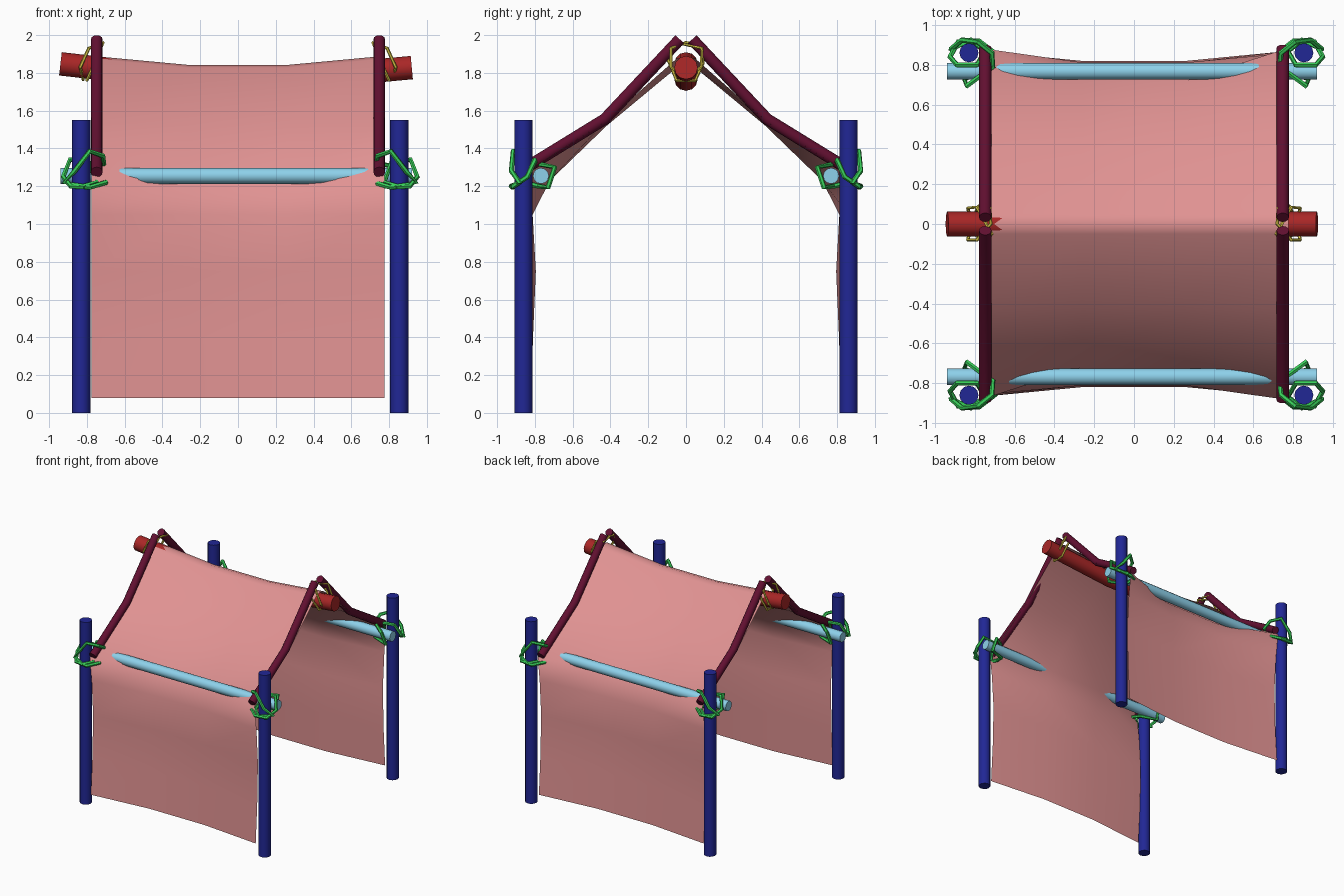
import bpy

if "Cube" in bpy.data.objects:
    bpy.data.objects.remove(bpy.data.objects["Cube"])

CX = 0.012  # the posts sit slightly off the centre line


def material(name, rgb):
    m = bpy.data.materials.new(name)
    m.diffuse_color = (*rgb, 1)
    m.use_nodes = True
    m.node_tree.nodes["Principled BSDF"].inputs["Base Color"].default_value = m.diffuse_color
    return m


BLUE = material("blue", (0.015, 0.02, 0.3))
SKY = material("sky", (0.27, 0.64, 0.83))
RED = material("red", (0.4, 0.02, 0.02))
WINE = material("wine", (0.12, 0.005, 0.03))
GREEN = material("green", (0.04, 0.62, 0.1))
YELLOW = material("yellow", (0.7, 0.58, 0.06))
PINK = material("pink", (0.75, 0.29, 0.29))


def finish(ob, mat, angle):
    ob.data.materials.clear()
    ob.data.materials.append(mat)
    bpy.ops.object.select_all(action='DESELECT')
    ob.select_set(True)
    bpy.context.view_layer.objects.active = ob
    bpy.ops.object.shade_smooth_by_angle(angle=angle)


def tube(name, points, radius, mat, closed=False, res=4):
    """Round bar swept along a polyline, turned into a mesh."""
    cu = bpy.data.curves.new(name, 'CURVE')
    cu.dimensions = '3D'
    cu.bevel_depth = radius
    cu.bevel_resolution = res
    cu.use_fill_caps = True
    sp = cu.splines.new('POLY')
    sp.points.add(len(points) - 1)
    for p, co in zip(sp.points, points):
        p.co = (*co, 1)
    sp.use_cyclic_u = closed
    ob = bpy.data.objects.new(name, cu)
    bpy.context.collection.objects.link(ob)
    bpy.ops.object.select_all(action='DESELECT')
    ob.select_set(True)
    bpy.context.view_layer.objects.active = ob
    bpy.ops.object.convert(target='MESH')
    finish(bpy.context.view_layer.objects.active, mat, 0.7)


# rope paths, given for the left side with y pointing outwards
corner_rope = [(-0.92, 0.88, 1.22), (-0.865, 0.925, 1.28), (-0.785, 0.915, 1.385),
               (-0.715, 0.86, 1.36), (-0.71, 0.79, 1.32), (-0.84, 0.695, 1.30),
               (-0.855, 0.73, 1.195), (-0.72, 0.78, 1.20), (-0.70, 0.86, 1.22),
               (-0.78, 0.92, 1.195), (-0.885, 0.915, 1.20), (-0.925, 0.84, 1.25),
               (-0.89, 0.80, 1.34), (-0.79, 0.80, 1.33), (-0.75, 0.87, 1.22),
               (-0.82, 0.925, 1.20)]
ridge_rope = [(-0.80, -0.05, 1.76), (-0.80, 0.05, 1.76), (-0.78, 0.09, 1.85),
              (-0.725, 0.08, 1.945), (-0.72, 0, 1.96), (-0.79, -0.08, 1.93),
              (-0.835, -0.08, 1.83), (-0.82, 0, 1.765), (-0.835, 0.08, 1.83),
              (-0.79, 0.085, 1.93), (-0.715, -0.05, 1.96), (-0.75, -0.095, 1.87)]

# posts, rafters and lashings, repeated at the corners
for sx, side in ((-1, "left"), (1, "right")):
    for sy, end in ((-1, "front"), (1, "back")):
        tag = f"{end}_{side}"
        px, py = sx * 0.842 + CX, sy * 0.861
        tube("post_" + tag, [(px, py, 0), (px, py, 1.55)], 0.048, BLUE)
        rx = sx * 0.748
        tube("rafter_" + tag, [(rx, sy * 0.885, 1.275), (rx, sy * 0.43, 1.555),
                               (rx, sy * 0.033, 1.978)], 0.031, WINE)
        tube("corner_lashing_" + tag,
             [(-sx * (x - CX) + CX, sy * y, z) for x, y, z in corner_rope],
             0.014, GREEN, True, 1)
    tube("ridge_lashing_" + side, [(-sx * x, y, z) for x, y, z in ridge_rope],
         0.009, YELLOW, True, 1)

# eave bars
for sy, end in ((-1, "front"), (1, "back")):
    tube("eave_bar_" + end, [(-0.94, sy * 0.768, 1.255), (0.92, sy * 0.768, 1.255)],
         0.042, SKY)

# sagging ridge pole
tube("ridge_pole", [(-0.94, 0, 1.848), (-0.26, 0, 1.77), (0.26, 0, 1.767),
                    (0.92, 0, 1.828)], 0.062, RED)

# cloth: rows of (edge y, edge z, middle y, middle z) from hem to ridge
half = [(0.87, 0.08, 0.82, 0.08), (0.85, 0.40, 0.81, 0.40), (0.84, 0.75, 0.795, 0.75),
        (0.86, 1.05, 0.812, 1.05), (0.885, 1.25, 0.72, 1.23), (0.43, 1.54, 0.42, 1.52),
        (0.05, 1.875, 0.05, 1.827)]
rows = ([(-a, b, -c, d) for a, b, c, d in half] + [(0, 1.89, 0, 1.842)] + half[::-1])
verts, faces = [], []
for ey, ez, my, mz in rows:
    verts += [(-0.776, ey, ez), (-0.26, my, mz), (0.26, my, mz), (0.776, ey, ez)]
for r in range(len(rows) - 1):
    for c in range(3):
        i = r * 4 + c
        faces.append((i, i + 1, i + 5, i + 4))
me = bpy.data.meshes.new("cloth_cover")
me.from_pydata(verts, [], faces)
cloth = bpy.data.objects.new("cloth_cover", me)
bpy.context.collection.objects.link(cloth)
finish(cloth, PINK, 1.2)
